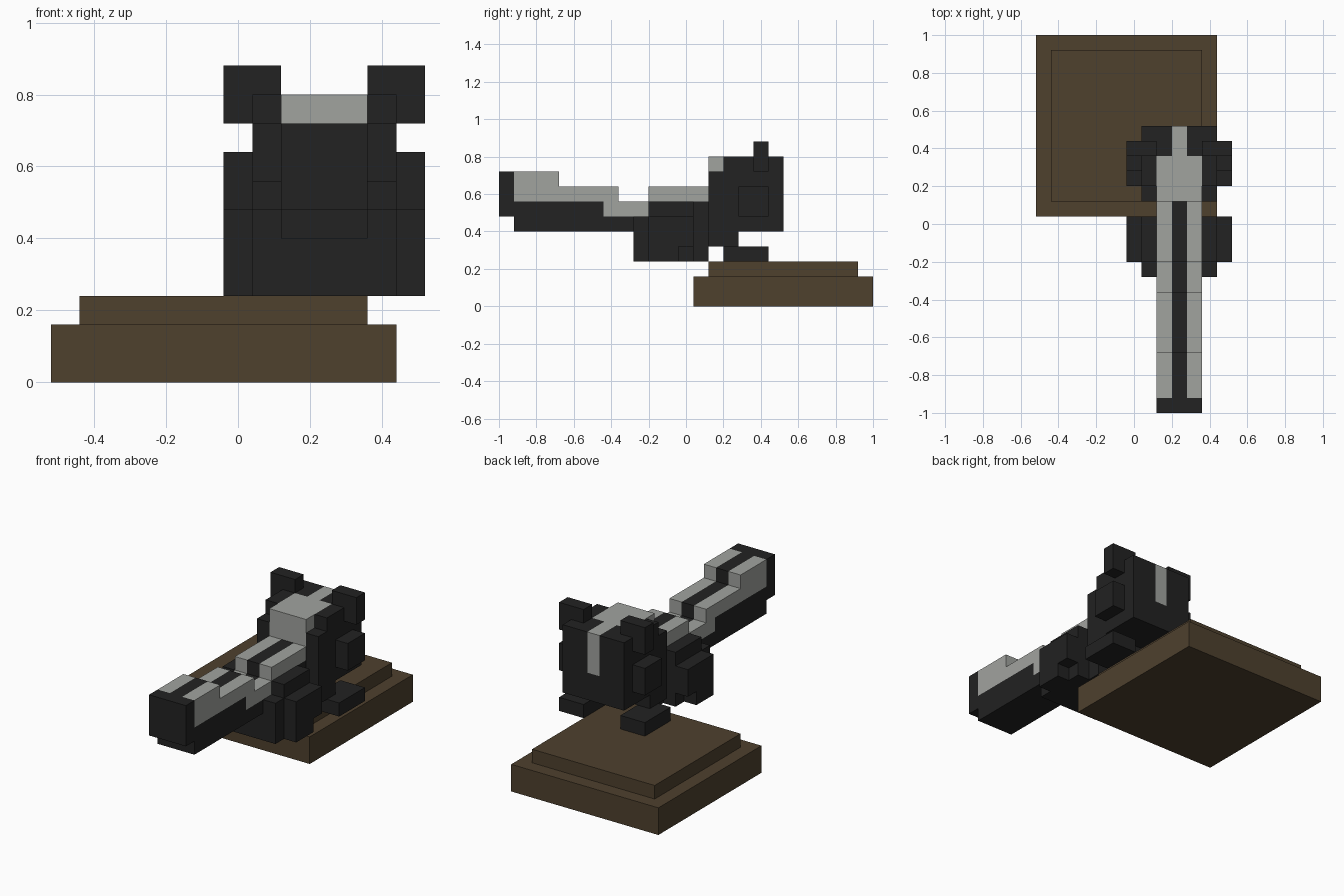
import bpy
import bmesh

old = bpy.data.objects.get("Cube")
if old:
    bpy.data.objects.remove(old, do_unlink=True)

CENTRE = 0.24  # the animal's own middle plane


def material(name, rgb):
    m = bpy.data.materials.new(name)
    m.use_nodes = True
    m.diffuse_color = (*rgb, 1)
    m.node_tree.nodes["Principled BSDF"].inputs["Base Color"].default_value = (*rgb, 1)
    return m


brown = material("brown wood", (0.077, 0.052, 0.027))
black = material("black fur", (0.016, 0.016, 0.016))
grey = material("pale grey fur", (0.356, 0.366, 0.347))


def prism(name, profile, x0, x1, mat):
    """Extrude a (y, z) side profile from x0 to x1."""
    bm = bmesh.new()
    face = bm.faces.new([bm.verts.new((x0, y, z)) for y, z in profile])
    out = bmesh.ops.extrude_face_region(bm, geom=[face])
    moved = [v for v in out["geom"] if isinstance(v, bmesh.types.BMVert)]
    bmesh.ops.translate(bm, verts=moved, vec=(x1 - x0, 0, 0))
    bmesh.ops.recalc_face_normals(bm, faces=bm.faces)
    mesh = bpy.data.meshes.new(name)
    bm.to_mesh(mesh)
    bm.free()
    mesh.materials.append(mat)
    obj = bpy.data.objects.new(name, mesh)
    bpy.context.collection.objects.link(obj)
    return obj


def rect(y0, y1, z0, z1):
    return [(y0, z0), (y1, z0), (y1, z1), (y0, z1)]


def middle(name, profile, half, mat):
    """A part that straddles the middle plane."""
    return prism(name, profile, CENTRE - half, CENTRE + half, mat)


def pair(name, profile, inner, outer, mat):
    """A left and right part at the given distances from the middle plane."""
    prism("left_" + name, profile, CENTRE + inner, CENTRE + outer, mat)
    prism("right_" + name, profile, CENTRE - outer, CENTRE - inner, mat)


# Stepped base
prism("base_slab", rect(0.04, 1.0, 0, 0.16), -0.52, 0.44, brown)
prism("base_step", rect(0.12, 0.92, 0.16, 0.24), -0.44, 0.36, brown)

# Body and underside of the tail, with the raised tail tip
middle("body_and_tail", [
    (-1, 0.48), (-0.92, 0.48), (-0.92, 0.4), (-0.28, 0.4), (-0.28, 0.24),
    (0.12, 0.24), (0.12, 0.56), (-0.2, 0.56), (-0.2, 0.48), (-0.44, 0.48),
    (-0.44, 0.56), (-0.92, 0.56), (-0.92, 0.72), (-1, 0.72)], 0.12, black)

# Two pale stripes with a black one between, along tail and back
tail_top = [
    (-0.92, 0.56), (-0.44, 0.56), (-0.44, 0.48), (-0.2, 0.48), (-0.2, 0.56),
    (-0.36, 0.56), (-0.36, 0.64), (-0.68, 0.64), (-0.68, 0.72), (-0.92, 0.72)]
for part, shape in (("tail", tail_top), ("back", rect(-0.2, 0.12, 0.56, 0.64))):
    middle(part + "_centre_stripe", shape, 0.04, black)
    pair(part + "_pale_stripe", shape, 0.04, 0.12, grey)

# Hind legs
pair("hip", [(-0.28, 0.24), (0.04, 0.24), (0.04, 0.56), (-0.2, 0.56),
             (-0.2, 0.48), (-0.28, 0.48)], 0.12, 0.2, black)
pair("haunch", [(-0.2, 0.24), (-0.04, 0.24), (-0.04, 0.32), (0.04, 0.32),
                (0.04, 0.48), (-0.2, 0.48)], 0.2, 0.28, black)

# Head and chest, with the underside shared by all the slices
jaw = [(0.12, 0.32), (0.28, 0.32), (0.28, 0.4), (0.52, 0.4)]
crown = [(0.36, 0.8), (0.36, 0.72), (0.2, 0.72), (0.2, 0.64), (0.12, 0.64)]
pair("head_side", jaw + [(0.52, 0.8), (0.2, 0.8), (0.2, 0.72), (0.12, 0.72)],
     0.12, 0.2, black)
pair("brow", jaw + [(0.52, 0.8)] + crown, 0.04, 0.12, black)
middle("head_centre", jaw + [(0.52, 0.56), (0.44, 0.56), (0.44, 0.72)] + crown[2:],
       0.04, black)
middle("pale_cap", crown + [(0.12, 0.8)], 0.12, grey)
middle("face_blaze", [(0.36, 0.72), (0.44, 0.72), (0.44, 0.56), (0.52, 0.56),
                      (0.52, 0.8), (0.36, 0.8)], 0.04, grey)

# Cheeks, ears and front feet
pair("cheek", rect(0.28, 0.44, 0.48, 0.64), 0.2, 0.28, black)
pair("ear", rect(0.36, 0.44, 0.72, 0.88), 0.12, 0.28, black)
pair("front_foot", rect(0.2, 0.44, 0.24, 0.32), 0.12, 0.28, black)
